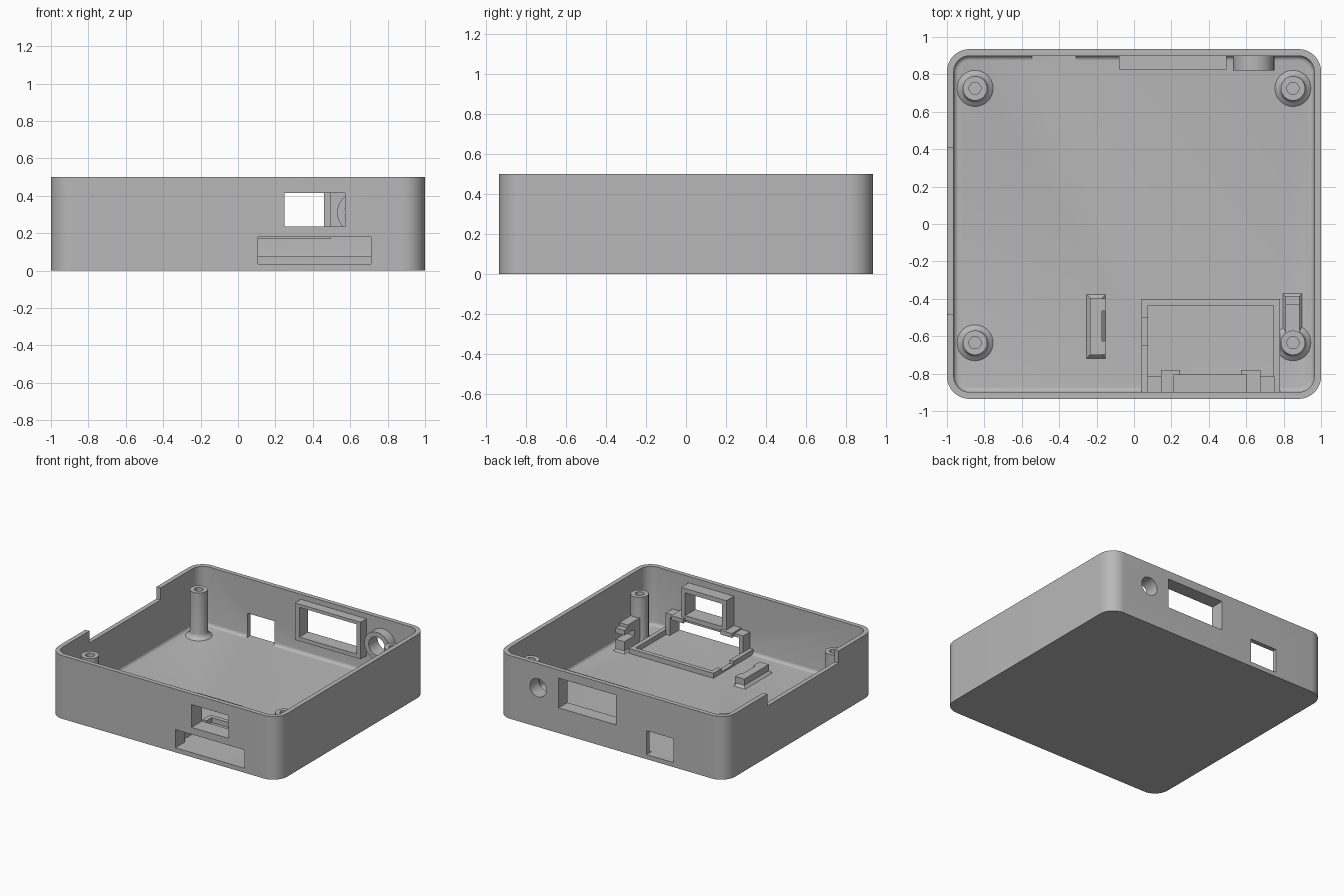
import bpy, bmesh, math
from mathutils import Matrix

cube = bpy.data.objects.get("Cube")
if cube:
    bpy.data.objects.remove(cube, do_unlink=True)

grey = bpy.data.materials.new("plain_grey")
grey.use_nodes = True
COLOR = (0.48, 0.48, 0.48, 1)
grey.diffuse_color = COLOR
grey.node_tree.nodes["Principled BSDF"].inputs["Base Color"].default_value = COLOR

FLOOR = 0.036
WALL = 0.036
HX, HY, HEIGHT = 1.0, 0.935, 0.5


def finish(name, bm):
    bmesh.ops.recalc_face_normals(bm, faces=bm.faces[:])
    mesh = bpy.data.meshes.new(name)
    bm.to_mesh(mesh)
    bm.free()
    mesh.materials.append(grey)
    obj = bpy.data.objects.new(name, mesh)
    bpy.context.collection.objects.link(obj)
    return obj


def box(name, x, y, z, flare=0.0):
    """Box from ranges; flare widens the foot into a sloped skirt."""
    bm = bmesh.new()
    bmesh.ops.create_cube(bm, size=1)
    for v in bm.verts:
        sx, sy = math.copysign(1, v.co.x), math.copysign(1, v.co.y)
        grow = flare if v.co.z < 0 else 0
        v.co = (x[sx > 0] + sx * grow, y[sy > 0] + sy * grow, z[v.co.z > 0])
    return finish(name, bm)


def rounded_tray(name, hx, hy, radius, z0, z1, foot=0.0):
    """Upright block with rounded corners and an optional rounded bottom edge."""
    bm = bmesh.new()
    ring = []
    for i, (sx, sy) in enumerate([(1, 1), (-1, 1), (-1, -1), (1, -1)]):
        for k in range(13):
            a = math.radians(90 * i + 7.5 * k)
            ring.append(bm.verts.new((sx * (hx - radius) + radius * math.cos(a),
                                      sy * (hy - radius) + radius * math.sin(a), z0)))
    base = bm.faces.new(ring)
    side = bmesh.ops.extrude_face_region(bm, geom=[base])
    top = [g for g in side["geom"] if isinstance(g, bmesh.types.BMVert)]
    for v in top:
        v.co.z = z1
    if foot:
        edges = [e for e in bm.edges if all(abs(v.co.z - z0) < 1e-5 for v in e.verts)]
        bmesh.ops.bevel(bm, geom=edges, offset=foot, segments=4, profile=0.5, affect='EDGES')
    return finish(name, bm)


def cylinder_y(name, x, z, radius, y0, y1):
    bm = bmesh.new()
    place = Matrix.Translation((x, (y0 + y1) / 2, z)) @ Matrix.Rotation(math.pi / 2, 4, 'X')
    bmesh.ops.create_cone(bm, cap_ends=True, segments=48, radius1=radius, radius2=radius,
                          depth=y1 - y0, matrix=place)
    return finish(name, bm)


def lathe(name, x, y, profile, steps=40):
    bm = bmesh.new()
    verts = [bm.verts.new((r, 0, z)) for r, z in profile]
    edges = [bm.edges.new(pair) for pair in zip(verts, verts[1:])]
    bmesh.ops.spin(bm, geom=verts + edges, cent=(0, 0, 0), axis=(0, 0, 1),
                   angle=2 * math.pi, steps=steps)
    bmesh.ops.remove_doubles(bm, verts=bm.verts[:], dist=1e-4)
    bmesh.ops.translate(bm, verts=bm.verts[:], vec=(x, y, 0))
    return finish(name, bm)


def cut(obj, cutters):
    """Subtract the cutters from obj, then delete them."""
    for c in cutters:
        mod = obj.modifiers.new("cut", 'BOOLEAN')
        mod.operation, mod.solver, mod.object = 'DIFFERENCE', 'EXACT', c
    graph = bpy.context.evaluated_depsgraph_get()
    mesh = bpy.data.meshes.new_from_object(obj.evaluated_get(graph))
    obj.modifiers.clear()
    obj.data = mesh
    for c in cutters:
        bpy.data.objects.remove(c, do_unlink=True)
    return obj


# Openings through the walls
def back_window():
    return box("cutter", (-0.04, 0.46), (0.7, 1.1), (0.2, 0.435))


def back_hole():
    return cylinder_y("cutter", 0.64, 0.31, 0.072, 0.7, 1.1)


def front_window():
    return box("cutter", (0.248, 0.572), (-1.1, -0.7), (0.235, 0.415))


def front_slot():
    return box("cutter", (0.107, 0.712), (-1.1, -0.7), (FLOOR, 0.18))


parts = []

# Tray shell
shell = rounded_tray("tray_shell", HX, HY, 0.12, 0, HEIGHT)
cut(shell, [
    rounded_tray("cutter", HX - WALL, HY - WALL, 0.085, FLOOR, 0.7, foot=0.025),
    box("cutter", (-1.1, -0.9), (-0.48, 0.41), (0.405, 0.7)),
    box("cutter", (-0.545, -0.31), (0.87, 1.1), (FLOOR, 0.225)),
    back_window(), back_hole(), front_window(), front_slot()])
parts.append(shell)

# Back window surround and round socket boss
inner_y = HY - WALL / 2
parts.append(cut(box("back_window_frame", (-0.08, 0.495), (0.825, inner_y), (0.168, 0.46)),
                 [back_window()]))
parts.append(cut(cylinder_y("socket_boss", 0.64, 0.31, 0.11, 0.822, inner_y),
                 [back_hole(), back_window()]))

# Front window and slot surrounds
parts.append(cut(box("front_window_frame", (0.21, 0.605), (-inner_y, -0.805), (0.198, 0.45)),
                 [front_window()]))
parts.append(cut(box("front_slot_frame", (0.07, 0.75), (-inner_y, -0.815), (0.02, 0.205)),
                 [front_slot()]))
for side, x in (("right", (0.145, 0.245)), ("left", (0.572, 0.675))):
    parts.append(box(side + "_slot_tab", x, (-0.9, -0.78), (0.183, 0.217)))

# Low rail around the module bay on the floor, dipped on one side
parts.append(cut(box("bay_rail", (0.04, 0.78), (-0.91, -0.4), (0.02, 0.075)),
                 [box("cutter", (0.075, 0.745), (-1.1, -0.435), (FLOOR, 0.3)),
                  box("cutter", (0.0, 0.1), (-0.65, -0.5), (0.05, 0.3))]))

# Screw posts with flared feet and blind holes
post = [(0.1, FLOOR - 0.005), (0.095, FLOOR + 0.002), (0.079, FLOOR + 0.01),
        (0.069, FLOOR + 0.022), (0.065, FLOOR + 0.04), (0.065, 0.4),
        (0.032, 0.4), (0.032, 0.12), (0, 0.12)]
for end, y in (("back", 0.725), ("front", -0.635)):
    for side, x in (("right", -0.85), ("left", 0.85)):
        parts.append(lathe(f"{end}_{side}_screw_post", x, y, post))

# Floor stop bracket with two short end tabs
parts.append(box("stop_bracket", (-0.235, -0.17), (-0.7, -0.395), (0.02, 0.105)))
parts.append(box("stop_bracket_foot", (-0.235, -0.17), (-0.7, -0.395), (FLOOR - 0.002, 0.056), 0.02))
for name, y in (("back", (-0.465, -0.397)), ("front", (-0.698, -0.625))):
    parts.append(box(name + "_stop_tab", (-0.18, -0.152), y, (0.02, 0.103)))

# Slotted holder in front of one screw post
holder = box("slotted_holder", (0.81, 0.885), (-0.6, -0.385), (0.02, 0.24))
cut(holder, [box("cutter", (0.7, 1.0), (-0.51, -0.3), (0.125, 0.175)),
             box("cutter", (0.7, 1.0), (-0.43, -0.3), (0.215, 0.3))])
parts.append(holder)
parts.append(box("holder_foot", (0.81, 0.885), (-0.6, -0.385), (FLOOR - 0.002, 0.05), 0.015))

# Smooth the curved faces, keep hard edges
bpy.ops.object.select_all(action='DESELECT')
for p in parts:
    p.select_set(True)
bpy.context.view_layer.objects.active = shell
bpy.ops.object.shade_smooth_by_angle(angle=math.radians(35))
